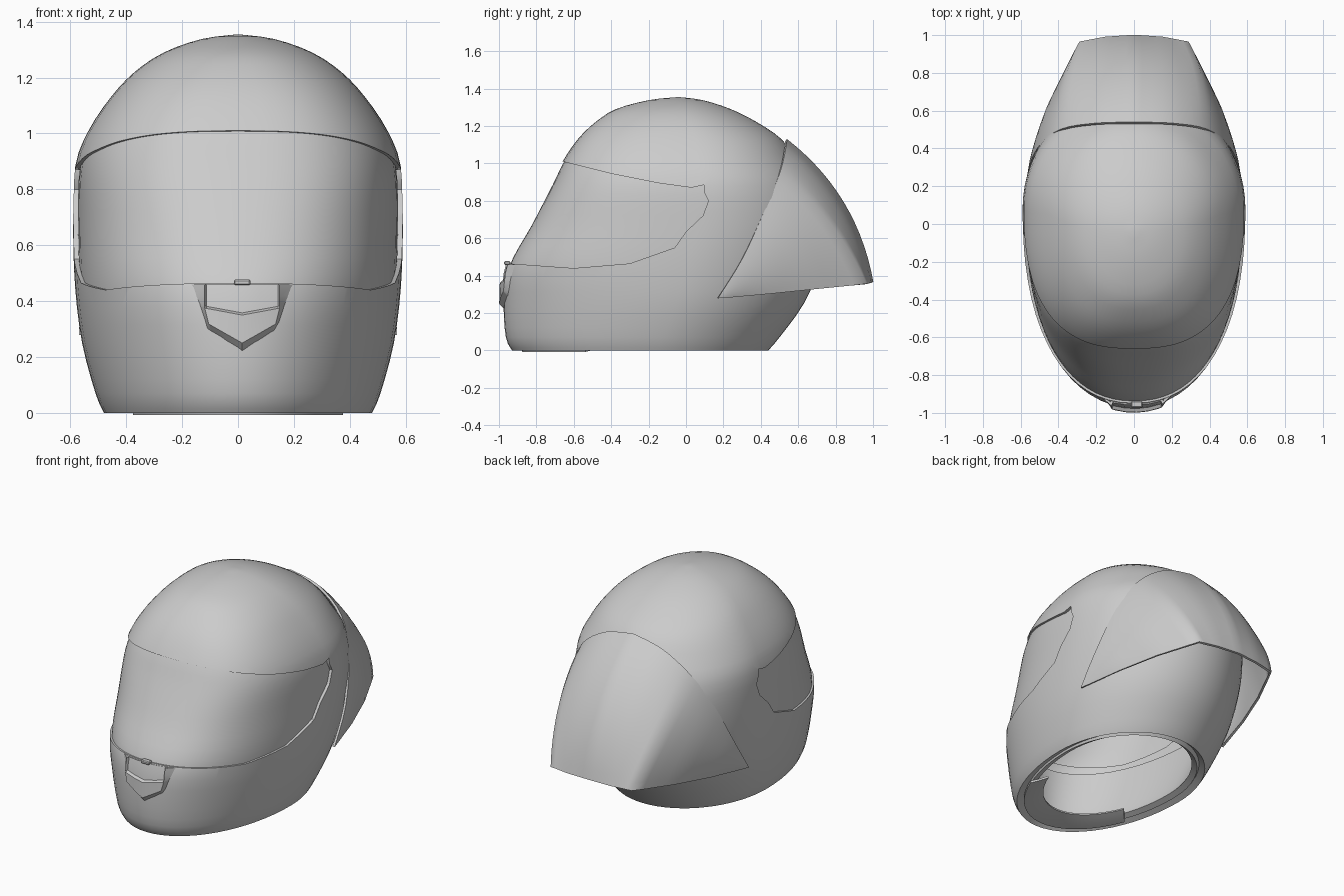
import bpy, bmesh, math
from mathutils import Vector

if "Cube" in bpy.data.objects:
    bpy.data.objects.remove(bpy.data.objects["Cube"])

grey = bpy.data.materials.new("plain_grey")
grey.use_nodes = True
COLOUR = (0.6, 0.6, 0.6, 1)
grey.diffuse_color = COLOUR
grey.node_tree.nodes["Principled BSDF"].inputs["Base Color"].default_value = COLOUR

# Shell sections: height, front y, back y, half width, fullness of the front curve
SECTIONS = [Vector(r) for r in (
    (0.0, -.93, .44, .48, 2), (.07, -.963, .50, .51, 2), (.25, -.975, .63, .558, 2.05),
    (.45, -.955, .71, .583, 2.2), (.67, -.835, .73, .59, 2.4), (.88, -.725, .68, .583, 2.6),
    (1.01, -.66, .60, .535, 2.65), (1.13, -.578, .51, .455, 2.6), (1.22, -.485, .38, .37, 2.4),
    (1.29, -.375, .24, .265, 2.2), (1.338, -.2, .09, .13, 2), (1.355, -.04, -.04, 0, 2))]
TOP = len(SECTIONS) - 1


def spline(pts, s):
    """Smooth curve through a list of vectors, s counted in points."""
    n = len(pts) - 1
    i = min(int(s), n - 1)
    f = s - i
    a, b, c, d = (pts[max(0, min(n, i + k))] for k in (-1, 0, 1, 2))
    return b + ((c - a) + ((2 * a - 5 * b + 4 * c - d)
                + (3 * b - 3 * c + d - a) * f) * f) * (f / 2)


def polyline(pts, s):
    i = min(int(s), len(pts) - 2)
    return pts[i].lerp(pts[i + 1], s - i)


def span(a, b, n):
    return [a + (b - a) * i / n for i in range(n + 1)]


def shell_point(s, t, scale=1.0):
    """Point on the shell; t is the angle round from the front."""
    z, f, b, w, full = spline(SECTIONS, s)
    mid = (f + b) / 2 + .15 * (b - f) / 2
    c, sn = math.cos(t), math.sin(t)
    if c > 0:
        reach = (f - mid) * c ** (2 / full)
        sn = math.copysign(abs(sn) ** (2 / full), sn)
    else:
        reach = (mid - b) * c
    return Vector((w * sn * scale, mid + reach * scale, z))


def apply_modifier(ob, kind, **settings):
    mod = ob.modifiers.new(kind, kind)
    for key, value in settings.items():
        setattr(mod, key, value)
    bpy.context.view_layer.objects.active = ob
    bpy.ops.object.modifier_apply(modifier=mod.name)


def finish(ob, angle=35):
    bpy.ops.object.select_all(action='DESELECT')
    ob.select_set(True)
    bpy.context.view_layer.objects.active = ob
    bpy.ops.object.shade_smooth_by_angle(angle=math.radians(angle))


def make_object(name, bm):
    me = bpy.data.meshes.new(name)
    bm.to_mesh(me)
    bm.free()
    me.materials.append(grey)
    ob = bpy.data.objects.new(name, me)
    bpy.context.collection.objects.link(ob)
    return ob


def sheet(name, rows, thickness, offset=-1):
    """Grid of points turned into a thick sheet."""
    bm = bmesh.new()
    grid = [[bm.verts.new(p) for p in row] for row in rows]
    for lo, hi in zip(grid, grid[1:]):
        for i in range(len(lo) - 1):
            bm.faces.new((lo[i], lo[i + 1], hi[i + 1], hi[i]))
    bmesh.ops.remove_doubles(bm, verts=bm.verts, dist=1e-4)
    ob = make_object(name, bm)
    apply_modifier(ob, 'SOLIDIFY', thickness=thickness, offset=offset)
    return ob


def shell_sheet(name, s0, s1, rows, arc, cols, scale, thickness, taper=0.0):
    """Band that follows the shell; taper draws its two ends further inward."""
    return sheet(name, [[shell_point(s, t, scale - taper * (t / arc) ** 2)
                         for t in span(-arc, arc, cols)]
                        for s in span(s0, s1, rows)], thickness)


# Outer shell with the eye opening cut through from side to side
shell = shell_sheet("helmet_shell", 0, TOP, 33, math.pi, 64, 1, .055)
OPENING = [(-1.3, 1.01), (-.66, 1.01), (-.4, .945), (-.15, .895), (.03, .87), (.095, .885),
           (.095, .85), (.12, .8), (.09, .72), (0, .635), (-.06, .55), (-.3, .465),
           (-.6, .44), (-.95, .465), (-1.3, .465)]
bm = bmesh.new()
face = bm.faces.new([bm.verts.new((-1, y, z)) for y, z in OPENING])
out = bmesh.ops.extrude_face_region(bm, geom=[face])
bmesh.ops.translate(bm, vec=(2, 0, 0),
                    verts=[v for v in out["geom"] if isinstance(v, bmesh.types.BMVert)])
bmesh.ops.recalc_face_normals(bm, faces=bm.faces)
cutter = make_object("opening_cutter", bm)
cutter.hide_render = True
apply_modifier(shell, 'BOOLEAN', operation='DIFFERENCE', solver='EXACT', object=cutter)
bpy.data.objects.remove(cutter)
finish(shell)

# Visor just under the shell surface, deeper towards its rear ends
finish(shell_sheet("visor", 2.7, 6.3, 14, math.radians(110), 48, .988, .02, .028))

# Padding inside, and the curtain under the chin
finish(shell_sheet("cheek_padding", .2, 2.6, 8, math.pi, 48, .9, .04))
finish(shell_sheet("crown_padding", 6, TOP - 1.6, 10, math.pi, 48, .86, .03))
finish(sheet("chin_curtain", [[shell_point(.1 + .5 * u, t, .93 - .2 * u)
                               for t in span(-1, 1, 24)] for u in span(0, 1, 4)], .012))

# Rear cowl between its arched front edge and its cornered lower edge
FRONT_EDGE = [Vector(p) for p in (
    (0, .535, 1.125), (.2, .53, 1.08), (.38, .5, .95), (.49, .42, .75),
    (.55, .3, .49), (.562, .17, .28))]
LOWER_EDGE = [Vector(p) for p in (
    (0, .995, .365), (.15, .985, .36), (.285, .96, .355), (.405, .7, .33),
    (.49, .45, .305), (.562, .17, .28))]
rows = []
for u in span(0, 1, 14):
    row = []
    for v in span(5, -5, 40):
        low, top = polyline(LOWER_EDGE, abs(v)), spline(FRONT_EDGE, abs(v))
        p = low.lerp(top, u)
        bow = .085 * 4 * u * (1 - u) * (1 - abs(v) / 5)
        p += Vector((p.x * 1.5, .8, .5)).normalized() * bow
        p.x *= 1 if v > 0 else -1
        row.append(p)
    rows.append(row)
finish(sheet("rear_cowl", rows, .014, 0), 60)


# Chin vent: raised shield with a pocket open at the top
def chin_surface(x, z, lift):
    s = min(span(1, 4, 150), key=lambda k: abs(spline(SECTIONS, k)[0] - z))
    w, full = spline(SECTIONS, s)[3:5]
    t = math.asin((abs(x) / w) ** (full / 2))
    return Vector((x, shell_point(s, t).y - lift, z))


# Each row: height at its ends, height at its middle, half width
SHIELD = ((.30, .22, .125), (.325, .25, .132), (.378, .35, .15), (.386, .358, .153),
          (.42, .41, .166), (.46, .46, .185))
rows = []
for i, (z_end, z_mid, half) in enumerate(SHIELD):
    pocket = min(.128, half * .86)
    row = []
    for x in (-half, -pocket - .006, -pocket, -pocket / 2, 0, pocket / 2, pocket,
              pocket + .006, half):
        if i == 0 or abs(x) == half:
            lift = -.004
        elif i > 2 and abs(x) <= pocket:
            lift = .005
        else:
            lift = .024
        z = z_mid + (z_end - z_mid) * abs(x) / half
        row.append(chin_surface(x + .015, z, lift))
    rows.append(row)
finish(sheet("chin_vent", rows, .02), 25)

# Visor tab above the vent
bm = bmesh.new()
bmesh.ops.create_cube(bm, size=1)
bmesh.ops.scale(bm, vec=(.06, .035, .02), verts=bm.verts)
bmesh.ops.translate(bm, vec=(.015, -.955, .467), verts=bm.verts)
bmesh.ops.bevel(bm, geom=bm.edges[:], offset=.005, segments=1, affect='EDGES')
finish(make_object("visor_tab", bm))
